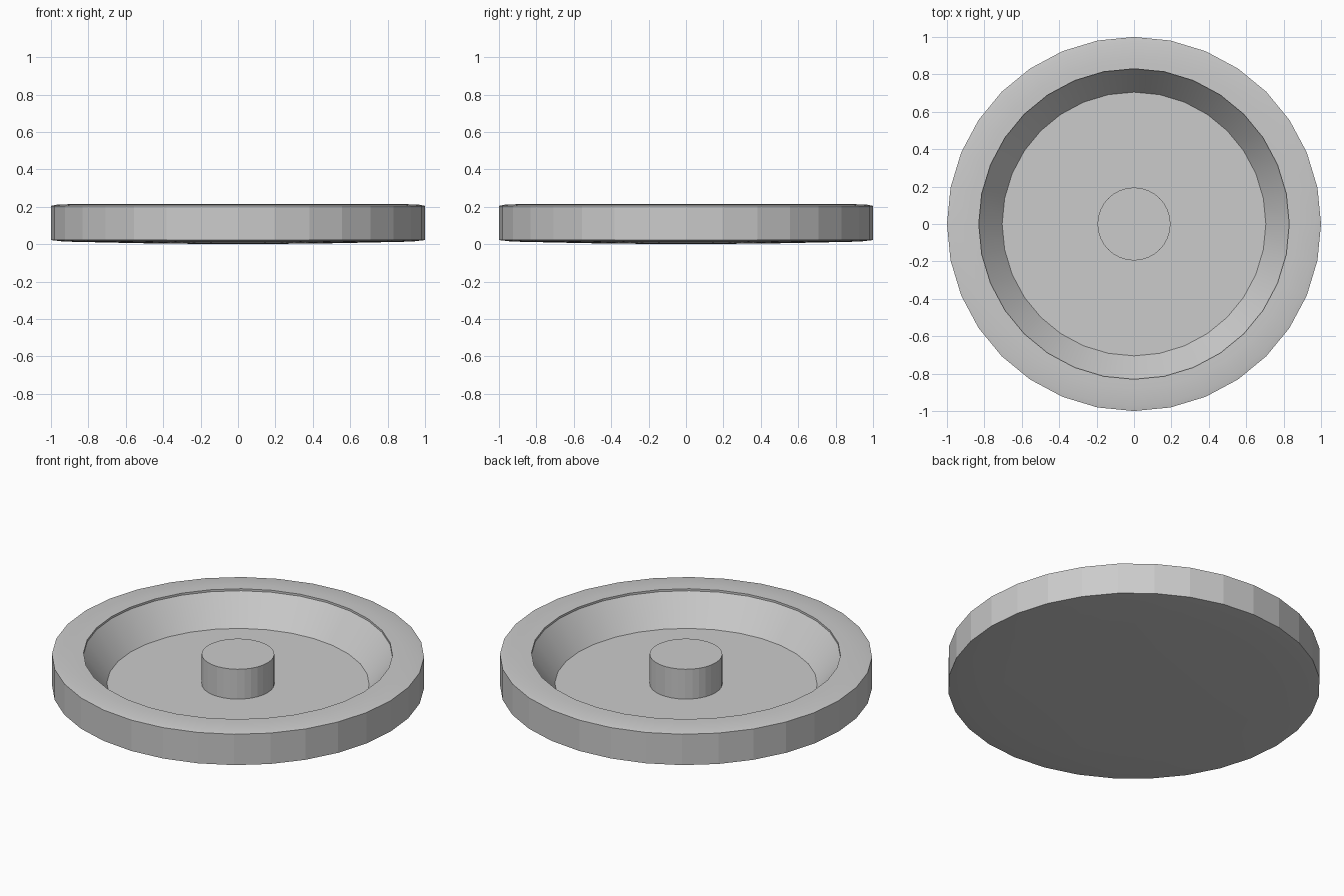
import bpy, bmesh, math

if "Cube" in bpy.data.objects:
    bpy.data.objects.remove(bpy.data.objects["Cube"])


def lathe(name, profile, sides, smooth_angle):
    """Revolve (radius, z) points around z; radius 0 makes a pole."""
    bm = bmesh.new()
    rings = []
    for r, z in profile:
        if r == 0:
            rings.append([bm.verts.new((0, 0, z))] * sides)
        else:
            rings.append([bm.verts.new((r * math.cos(2 * math.pi * i / sides),
                                        r * math.sin(2 * math.pi * i / sides), z))
                          for i in range(sides)])
    for a, b in zip(rings, rings[1:]):
        for i in range(sides):
            j = (i + 1) % sides
            quad = list(dict.fromkeys((a[i], a[j], b[j], b[i])))
            bm.faces.new(quad)
    bmesh.ops.recalc_face_normals(bm, faces=bm.faces)
    mesh = bpy.data.meshes.new(name)
    bm.to_mesh(mesh)
    bm.free()
    obj = bpy.data.objects.new(name, mesh)
    bpy.context.collection.objects.link(obj)
    bpy.context.view_layer.objects.active = obj
    obj.select_set(True)
    bpy.ops.object.shade_smooth_by_angle(angle=math.radians(smooth_angle))
    obj.select_set(False)
    return obj


FLOOR = 0.038
TOP = 0.215

# Shallow dish: domed underside, faceted wall, soft rim, lip, sloped inside
lathe("dish", [(0, 0), (0.45, 0.004), (0.7, 0.009), (0.93, 0.014), (1.0, 0.022),
               (1.0, 0.205), (0.97, 0.211), (0.88, TOP), (0.83, TOP),
               (0.83, 0.203), (0.705, FLOOR), (0, FLOOR)], 32, 10)

# Central post standing on the floor
lathe("centre_post", [(0.195, FLOOR), (0.195, TOP), (0, TOP)], 32, 10)
